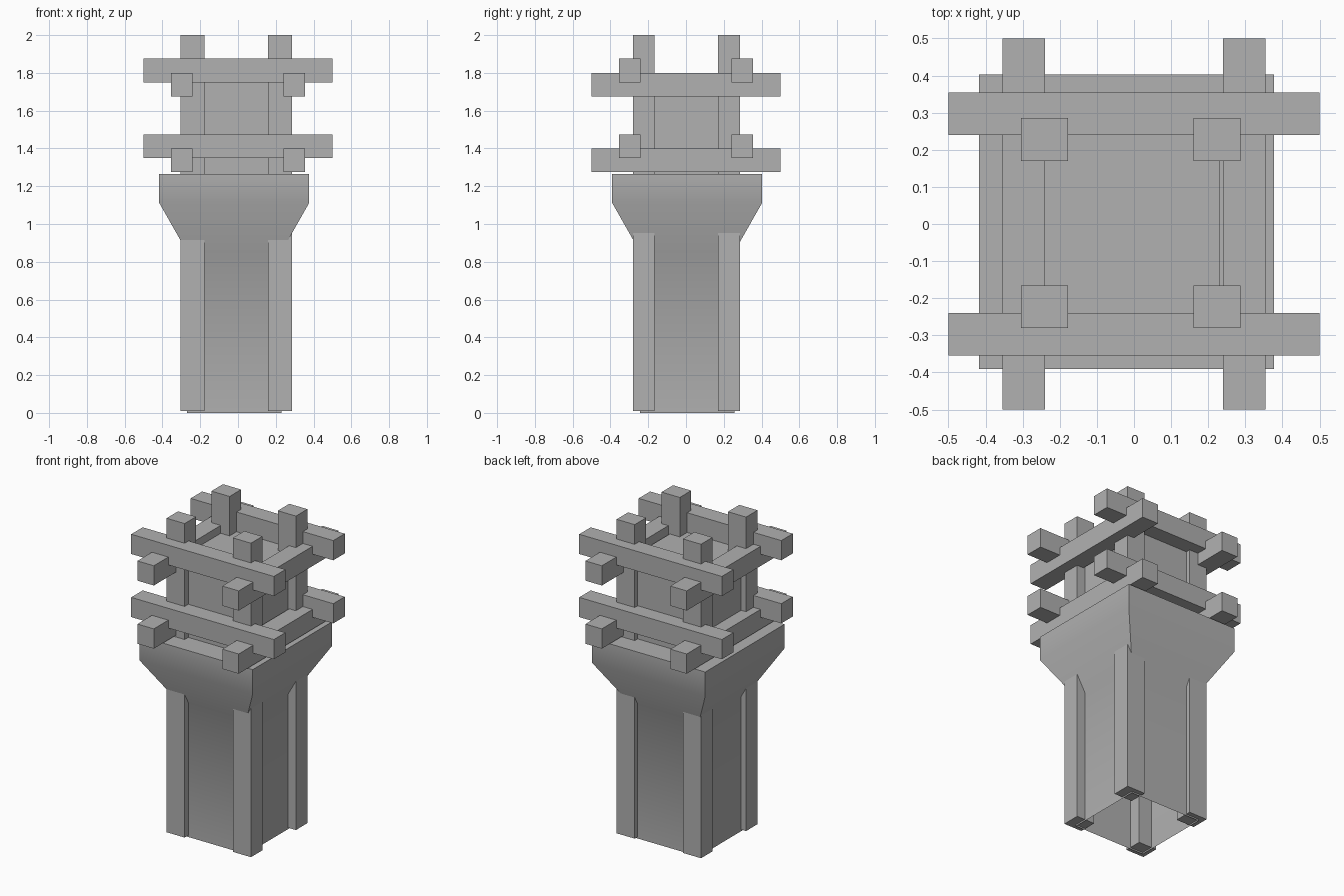
import bpy, bmesh, math

cube = bpy.data.objects.get("Cube")
if cube:
    bpy.data.objects.remove(cube, do_unlink=True)

# Single stone grey
stone = bpy.data.materials.new("stone_grey")
stone.use_nodes = True
grey = (0.44, 0.44, 0.44, 1)
stone.diffuse_color = grey
stone.node_tree.nodes["Principled BSDF"].inputs["Base Color"].default_value = grey


def add_object(name, bm):
    bmesh.ops.recalc_face_normals(bm, faces=bm.faces)
    mesh = bpy.data.meshes.new(name)
    bm.to_mesh(mesh)
    bm.free()
    mesh.materials.append(stone)
    obj = bpy.data.objects.new(name, mesh)
    bpy.context.collection.objects.link(obj)
    return obj


def box(name, x, y, z):
    """Box from (low, high) ranges on each axis."""
    bm = bmesh.new()
    bmesh.ops.create_cube(bm, size=1)
    for v in bm.verts:
        v.co = [(lo + hi) / 2 + c * (hi - lo)
                for c, (lo, hi) in zip(v.co, (x, y, z))]
    return add_object(name, bm)


# Square shaft flaring into a wide head, open underneath
CX, CY = -0.02, 0.006
profile = [(0.25, 0), (0.25, 0.853), (0.397, 1.112), (0.397, 1.265)]
bm = bmesh.new()
rings = [[bm.verts.new((CX + sx * r, CY + sy * r, z))
          for sx, sy in ((-1, -1), (1, -1), (1, 1), (-1, 1))]
         for r, z in profile]
for low, high in zip(rings, rings[1:]):
    for i in range(4):
        j = (i + 1) % 4
        bm.faces.new((low[i], low[j], high[j], high[i]))
bm.faces.new(rings[-1])
shaft = add_object("tower_shaft", bm)
bpy.ops.object.select_all(action="DESELECT")
shaft.select_set(True)
bpy.context.view_layer.objects.active = shaft
bpy.ops.object.shade_smooth_by_angle(angle=math.radians(35))

# Upper room behind the posts
box("upper_core", (CX - 0.25, CX + 0.25), (CY - 0.25, CY + 0.25), (1.265, 1.75))

# Corner posts running the full height
for xn, x in (("right", (-0.305, -0.178)), ("left", (0.16, 0.287))):
    for yn, y in (("front", (-0.28, -0.166)), ("back", (0.17, 0.285))):
        box(f"post_{yn}_{xn}", x, y, (0.01, 2))

# Two tiers of crossed beams
near, far = (-0.355, -0.24), (0.24, 0.355)
span = (-0.5, 0.5)
for tier, base in (("lower", 1.275), ("upper", 1.675)):
    for side, x in (("right", near), ("left", far)):
        box(f"{tier}_beam_{side}", x, span, (base, base + 0.125))
    for side, y in (("front", near), ("back", far)):
        box(f"{tier}_beam_{side}", span, y, (base + 0.075, base + 0.2))
